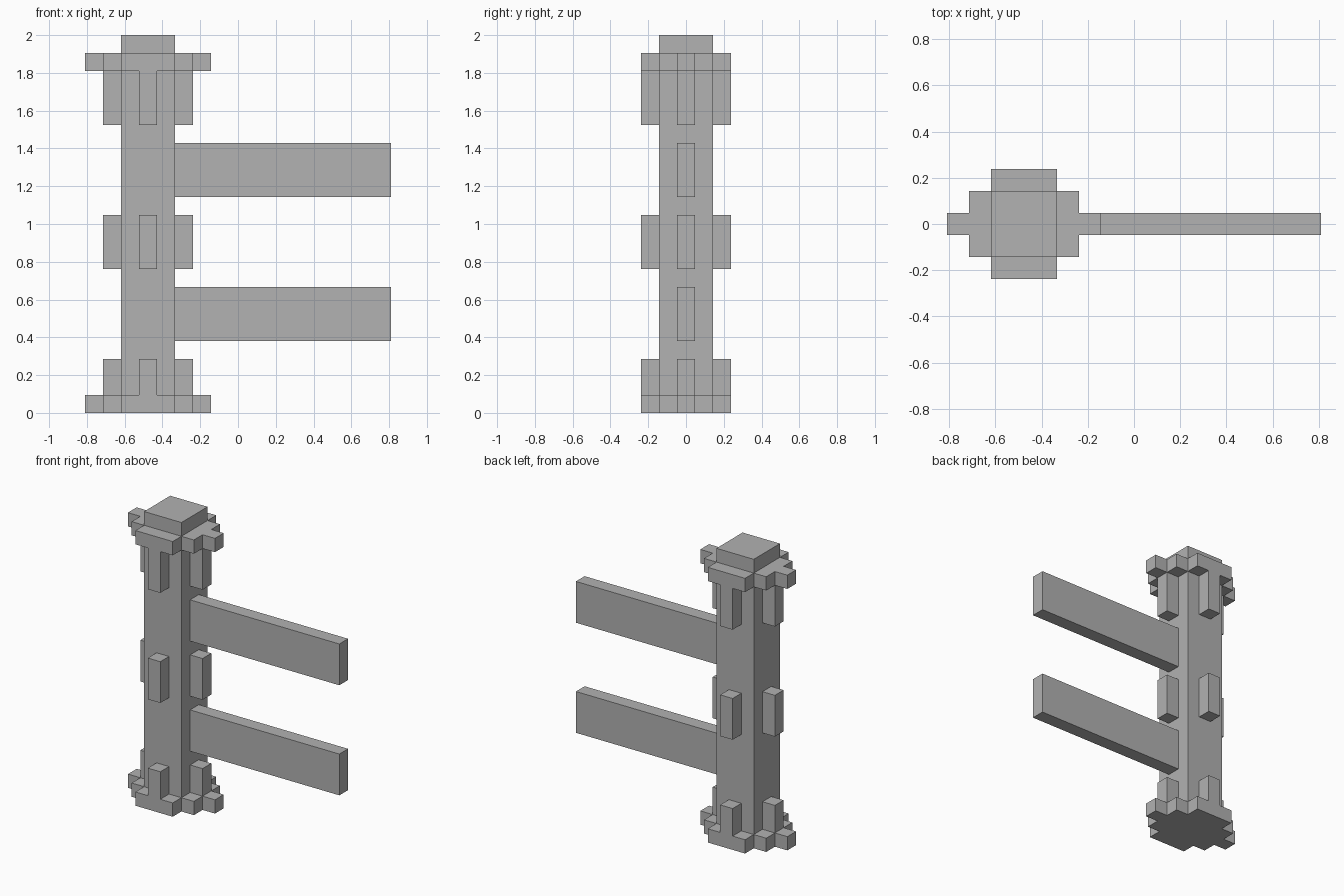
import bpy
import bmesh
from mathutils import Vector

cube = bpy.data.objects.get("Cube")
if cube:
    bpy.data.objects.remove(cube, do_unlink=True)

U = 2 / 21          # block unit: the post is 21 blocks tall
POST_X = -5         # post axis, in blocks

grey = bpy.data.materials.new("stone_grey")
grey.use_nodes = True
colour = (0.445, 0.445, 0.445, 1)
grey.diffuse_color = colour
grey.node_tree.nodes["Principled BSDF"].inputs["Base Color"].default_value = colour


def prism(name, outline, z0, z1):
    """Extrude a flat outline (in blocks) from z0 to z1."""
    bm = bmesh.new()
    face = bm.faces.new([bm.verts.new((x * U, y * U, z0 * U)) for x, y in outline])
    top = bmesh.ops.extrude_face_region(bm, geom=[face])["geom"]
    verts = [v for v in top if isinstance(v, bmesh.types.BMVert)]
    bmesh.ops.translate(bm, verts=verts, vec=Vector((0, 0, (z1 - z0) * U)))
    bmesh.ops.recalc_face_normals(bm, faces=bm.faces)
    mesh = bpy.data.meshes.new(name)
    bm.to_mesh(mesh)
    bm.free()
    mesh.materials.append(grey)
    obj = bpy.data.objects.new(name, mesh)
    bpy.context.collection.objects.link(obj)
    return obj


def box(name, x0, x1, y0, y1, z0, z1):
    return prism(name, [(x0, y0), (x1, y0), (x1, y1), (x0, y1)], z0, z1)


# Stepped collar outline: one quadrant mirrored around the post axis
quadrant = [(3.5, 0.5), (2.5, 0.5), (2.5, 1.5), (1.5, 1.5), (1.5, 2.5)]
half = quadrant + [(-x, y) for x, y in reversed(quadrant)]
collar = [(x + POST_X, y) for x, y in half + [(-x, -y) for x, y in half]]

# Post with base, collar and cap
prism("base_collar", collar, 0, 1)
box("post", POST_X - 1.5, POST_X + 1.5, -1.5, 1.5, 1, 19)
prism("top_collar", collar, 19, 20)
box("post_cap", POST_X - 1.5, POST_X + 1.5, -1.5, 1.5, 20, 21)

# Studs on all four sides at three heights
sides = {"left": (1, 0), "right": (-1, 0), "front": (0, -1), "back": (0, 1)}
for level, z0, z1 in (("lower", 1, 3), ("middle", 8, 11), ("upper", 16, 19)):
    for side, (dx, dy) in sides.items():
        cx, cy = POST_X + 2 * dx, 2 * dy
        box(f"{level}_stud_{side}", cx - 0.5, cx + 0.5, cy - 0.5, cy + 0.5, z0, z1)

# Fence rails
for name, z0 in (("lower_rail", 4), ("upper_rail", 12)):
    box(name, POST_X + 1.5, 8.5, -0.5, 0.5, z0, z0 + 3)
